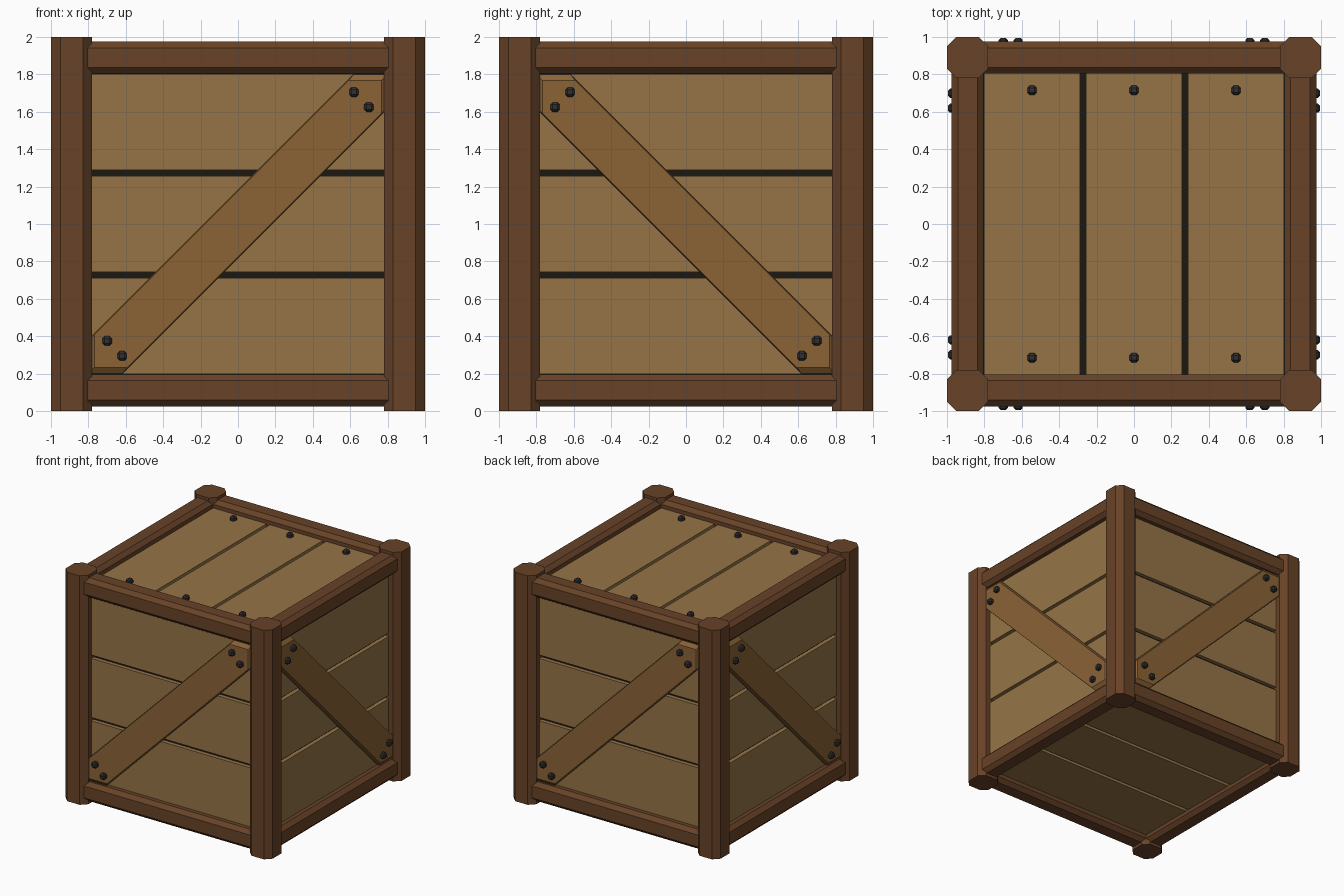
import bpy, bmesh
from math import pi
from mathutils import Matrix, Vector

if "Cube" in bpy.data.objects:
    bpy.data.objects.remove(bpy.data.objects["Cube"])


def material(name, rgb):
    m = bpy.data.materials.new(name)
    m.diffuse_color = (*rgb, 1)
    m.use_nodes = True
    m.node_tree.nodes["Principled BSDF"].inputs["Base Color"].default_value = m.diffuse_color
    return m


FRAME = material("frame_wood", (0.14, 0.056, 0.021))
PLANK = material("plank_wood", (0.30, 0.175, 0.062))
BRACE = material("brace_wood", (0.26, 0.125, 0.037))
IRON = material("dark_iron", (0.03, 0.03, 0.03))
DARK = material("dark_gap", (0.012, 0.009, 0.007))
MID = Matrix.Translation((0, 0, 1))


def finish(bm, name, mat, xf):
    bmesh.ops.recalc_face_normals(bm, faces=bm.faces[:])
    me = bpy.data.meshes.new(name)
    bm.to_mesh(me)
    bm.free()
    me.transform(xf)
    me.materials.append(mat)
    bpy.context.collection.objects.link(bpy.data.objects.new(name, me))


def box(name, mat, centre, size, bevel=0, along=None, xf=MID):
    """Box with chamfered edges; 'along' limits the chamfer to one axis."""
    bm = bmesh.new()
    bmesh.ops.create_cube(bm, size=1)
    bmesh.ops.scale(bm, vec=size, verts=bm.verts[:])
    if bevel:
        edges = [e for e in bm.edges if along is None or
                 abs((e.verts[0].co - e.verts[1].co)[along]) > 1e-4]
        bmesh.ops.bevel(bm, geom=edges, offset=bevel, segments=1, affect='EDGES')
    bmesh.ops.translate(bm, vec=centre, verts=bm.verts[:])
    finish(bm, name, mat, xf)


def brace(name, s, xf):
    """Diagonal board with clipped ends and a chamfered front face."""
    bm = bmesh.new()
    loops = []
    for y, h, w in ((-0.90, 0.80, 0.183), (-0.935, 0.80, 0.183), (-0.96, 0.768, 0.174)):
        pts = [(-h, -h), (w - h, -h), (h, h - w), (h, h), (h - w, h), (-h, w - h)]
        loops.append([bm.verts.new((s * x, y, z)) for x, z in pts])
    for a, b in zip(loops, loops[1:]):
        for i in range(6):
            j = (i + 1) % 6
            bm.faces.new((a[i], a[j], b[j], b[i]))
    bm.faces.new(loops[0])
    bm.faces.new(loops[-1])
    finish(bm, name, BRACE, xf)


def planks(name, xf):
    """Three boards facing -y, running along x."""
    for i in (-1, 0, 1):
        box(f"{name}_plank_{i + 2}", PLANK, (0, -0.885, i * 0.545),
            (1.64, 0.05, 0.515), xf=xf)


def bolt(name, x, y, z, xf):
    box(name, IRON, (x, y, z), (0.05, 0.05, 0.05), 0.012, xf=xf)


# Dark inner box seen through the gaps
box("inner_core", DARK, (0, 0, 0), (1.75, 1.75, 1.75))

# Octagonal corner posts
for i, (x, y) in enumerate(((-1, -1), (1, -1), (1, 1), (-1, 1))):
    box(f"corner_post_{i + 1}", FRAME, (x * 0.89, y * 0.89, 0), (0.22, 0.22, 2), 0.05, 2)

# Four sides: boards, rails, diagonal brace and its bolts
for k, side in enumerate(("front", "right", "back", "left")):
    xf = MID @ Matrix.Rotation(k * pi / 2, 4, 'Z')
    s = 1 if k % 2 == 0 else -1
    planks(side, xf)
    for label, z in (("top", 0.89), ("bottom", -0.89)):
        box(f"{side}_{label}_rail", FRAME, (0, -0.89, z), (1.72, 0.17, 0.17), 0.033, 0, xf)
    brace(f"{side}_brace", s, xf)
    for i, (x, z) in enumerate(((0.62, 0.705), (0.70, 0.625), (-0.70, -0.625), (-0.62, -0.705))):
        bolt(f"{side}_bolt_{i + 1}", s * x, -0.97, z, xf)

# Lid boards run front to back, with a bolt at each end
lid = MID @ Matrix.Rotation(pi / 2, 4, 'Z') @ Matrix.Rotation(-pi / 2, 4, 'X')
planks("lid", lid)
for i in (-1, 0, 1):
    for e in (-1, 1):
        bolt(f"lid_bolt_{i + 2}_{'a' if e < 0 else 'b'}", e * 0.715, -0.92, i * 0.545, lid)

# Base boards run side to side
planks("base", MID @ Matrix.Rotation(pi / 2, 4, 'X'))
